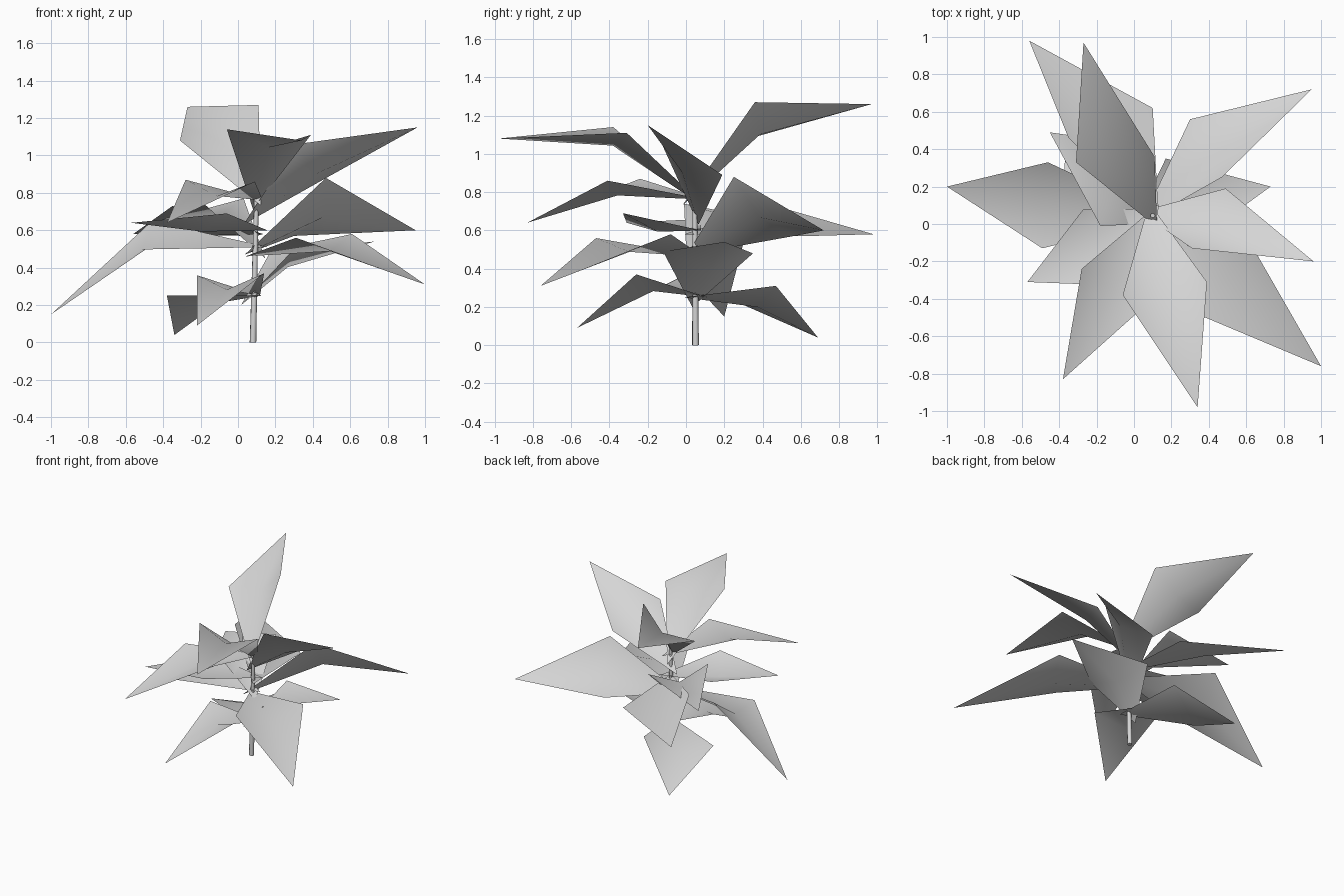
import bpy
import bmesh
from mathutils import Vector

default_cube = bpy.data.objects.get("Cube")
if default_cube:
    bpy.data.objects.remove(default_cube, do_unlink=True)


def make_material(name, colour):
    material = bpy.data.materials.new(name)
    material.use_nodes = True
    material.diffuse_color = colour
    material.node_tree.nodes["Principled BSDF"].inputs["Base Color"].default_value = colour
    return material


plain_grey = make_material("plain_grey", (0.67, 0.67, 0.67, 1))

# Stem axis, leaning slightly
stem_foot = Vector((0.08, 0.05, 0))
stem_tip = Vector((0.1, 0.045, 0.82))
leaf_overlap = 0.07
keel_depth = 0.09


def add_object(name, bm):
    mesh = bpy.data.meshes.new(name)
    bm.to_mesh(mesh)
    bm.free()
    mesh.materials.append(plain_grey)
    obj = bpy.data.objects.new(name, mesh)
    bpy.context.collection.objects.link(obj)
    return obj


def add_leaf(name, base_height, left, tip, right):
    """Kite-shaped leaf with a sunken midrib, rooted just past the stem."""
    left, tip, right = Vector(left), Vector(tip), Vector(right)
    centre = stem_foot.lerp(stem_tip, base_height / stem_tip.z)
    outward = tip - centre
    outward.z = 0
    outward.normalize()
    base = centre - outward * leaf_overlap

    # Midrib point sinks square to the line across the leaf
    across = (right - left).normalized()
    sink = outward * 0.45 - Vector((0, 0, 1))
    sink -= across * sink.dot(across)
    keel = (left + right) / 2 + sink.normalized() * keel_depth

    bm = bmesh.new()
    base, left, tip, right, keel = [
        bm.verts.new(point) for point in (base, left, tip, right, keel)
    ]
    rim = (base, left, tip, right)
    for i, corner in enumerate(rim):
        bm.faces.new((keel, rim[i - 1], corner)).smooth = True
    bmesh.ops.recalc_face_normals(bm, faces=bm.faces)
    if sum(face.normal.z for face in bm.faces) < 0:
        bmesh.ops.reverse_faces(bm, faces=bm.faces)
    return add_object(name, bm)


# Stem: tapered tube
bm = bmesh.new()
axis = stem_tip - stem_foot
turn = axis.to_track_quat("Z", "Y").to_matrix().to_4x4()
turn.translation = (stem_foot + stem_tip) / 2
bmesh.ops.create_cone(bm, cap_ends=True, segments=8, radius1=0.018, radius2=0.012,
                      depth=axis.length, matrix=turn)
for face in bm.faces:
    face.smooth = len(face.verts) == 4
add_object("stem", bm)

# Upper leaves
add_leaf("top_back_leaf", 0.73, (-0.31, 0.33, 1.08), (-0.27, 0.97, 1.26), (0.11, 0.36, 1.27))
add_leaf("top_front_leaf", 0.71, (0.39, -0.31, 1.11), (0.34, -0.98, 1.08), (-0.06, -0.38, 1.14))
add_leaf("top_left_leaf", 0.63, (0.49, 0.19, 0.89), (0.96, -0.2, 1.15), (0.31, -0.13, 1.06))
add_leaf("upper_front_leaf", 0.76, (0.09, -0.41, 0.86), (-0.38, -0.83, 0.64), (-0.28, -0.24, 0.87))

# Middle leaves
add_leaf("middle_right_leaf", 0.6, (-0.06, -0.33, 0.69), (-0.57, -0.31, 0.64), (-0.27, 0.08, 0.66))
add_leaf("middle_back_leaf", 0.58, (-0.35, 0.46, 0.73), (-0.56, 0.98, 0.58), (0.1, 0.62, 0.57))
add_leaf("middle_back_left_leaf", 0.47, (0.3, 0.56, 0.57), (0.95, 0.72, 0.6), (0.47, 0.25, 0.88))
add_leaf("middle_back_right_leaf", 0.45, (-0.18, -0.01, 0.74), (-0.45, 0.49, 0.64), (0.03, 0.42, 0.77))
add_leaf("drooping_right_leaf", 0.51, (-0.49, -0.13, 0.5), (-1, 0.2, 0.15), (-0.46, 0.33, 0.65))
add_leaf("drooping_left_leaf", 0.46, (0.61, -0.08, 0.58), (1, -0.76, 0.31), (0.31, -0.47, 0.56))

# Lower leaves
add_leaf("lower_left_leaf", 0.2, (0.17, 0.35, 0.48), (0.73, 0.2, 0.54), (0.29, -0.12, 0.49))
add_leaf("lower_front_leaf", 0.25, (0.14, -0.26, 0.37), (-0.22, -0.57, 0.09), (-0.22, -0.02, 0.36))
add_leaf("lower_back_leaf", 0.25, (-0.38, 0.21, 0.25), (-0.34, 0.69, 0.04), (0.03, 0.47, 0.31))
